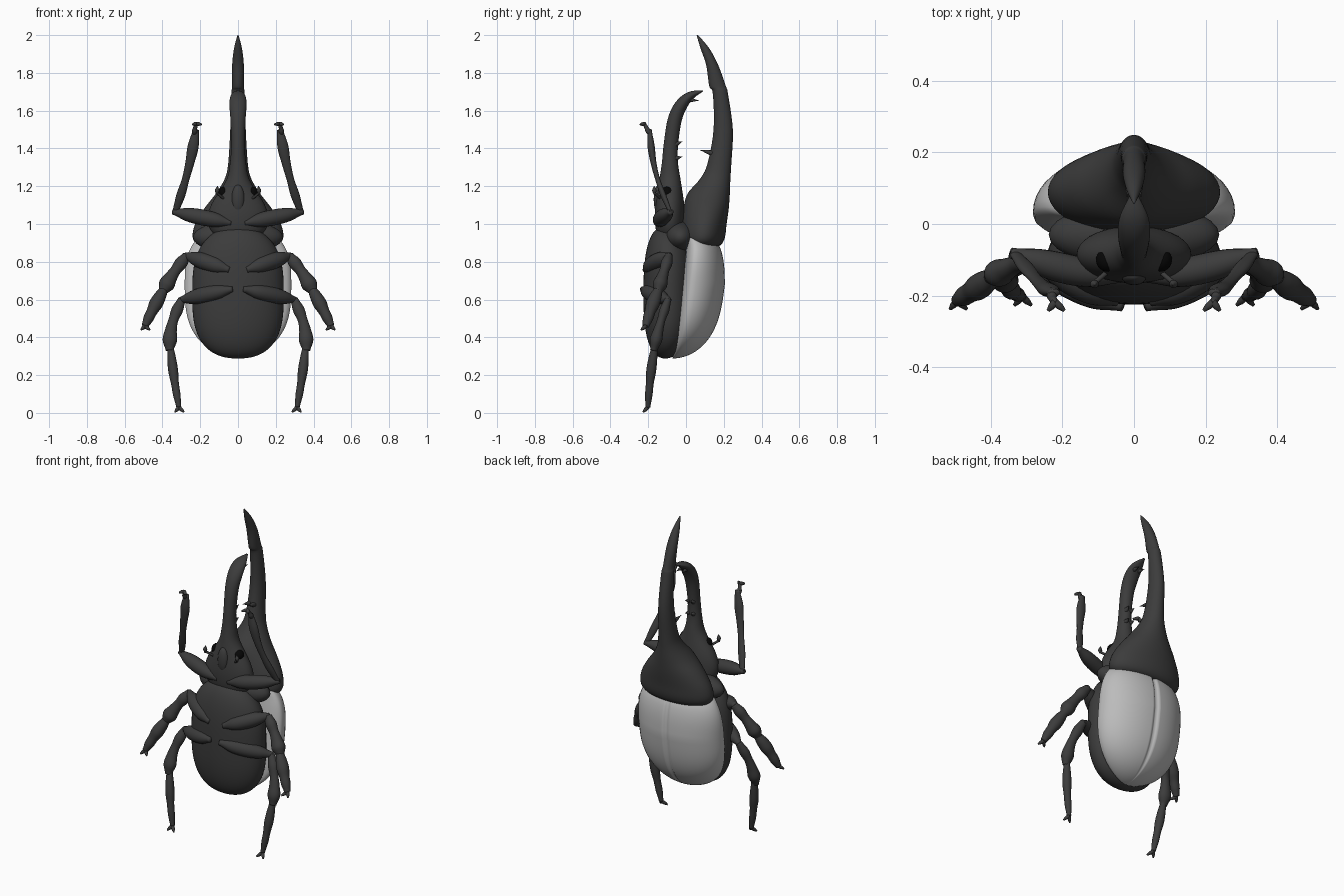
import bpy, bmesh
from math import sin, cos, pi, radians, sqrt
from mathutils import Vector

if "Cube" in bpy.data.objects:
    bpy.data.objects.remove(bpy.data.objects["Cube"])


def material(name, v):
    m = bpy.data.materials.new(name)
    m.diffuse_color = (v, v, v, 1)
    m.use_nodes = True
    m.node_tree.nodes["Principled BSDF"].inputs["Base Color"].default_value = m.diffuse_color
    return m


DARK = material("dark_shell", 0.045)
BLACK = material("eye_black", 0.002)
PALE = material("wing_grey", 0.5)
X, Y = Vector((1, 0, 0)), Vector((0, 1, 0))


def smooth_rows(rows, steps=5):
    # Catmull-Rom interpolation of every column
    out, n = [], len(rows)
    for i in range(n - 1):
        quad = [rows[max(i - 1, 0)], rows[i], rows[i + 1], rows[min(i + 2, n - 1)]]
        for s in range(steps):
            t = s / steps
            out.append([b + 0.5 * t * (c - a + t * (2 * a - 5 * b + 4 * c - d + t * (3 * (b - c) + d - a)))
                        for a, b, c, d in zip(*quad)])
    return out + [list(rows[-1])]


def skin_rings(name, rings, mat, closed=True, mirror=False):
    bm = bmesh.new()
    vs = [[bm.verts.new(p) for p in r] for r in rings]
    n = len(vs[0])
    for a, b in zip(vs, vs[1:]):
        for k in range(n if closed else n - 1):
            j = (k + 1) % n
            bm.faces.new((a[k], a[j], b[j], b[k]))
    if closed:
        bm.faces.new(vs[0])
        bm.faces.new(vs[-1])
    bmesh.ops.recalc_face_normals(bm, faces=bm.faces)
    me = bpy.data.meshes.new(name)
    bm.to_mesh(me)
    bm.free()
    me.polygons.foreach_set("use_smooth", [True] * len(me.polygons))
    me.materials.append(mat)
    ob = bpy.data.objects.new(name, me)
    bpy.context.collection.objects.link(ob)
    if mirror:
        ob.modifiers.new("mirror", "MIRROR").use_axis[0] = True


def tube(name, rows, mode="limb", mirror=False, sides=20):
    # rows: x, y, z, radius across, radius deep; "flat" keeps sections level
    pts = [Vector(r[:3]) for r in rows]
    rings = []
    for i, r in enumerate(rows):
        t = (pts[min(i + 1, len(pts) - 1)] - pts[max(i - 1, 0)]).normalized()
        if mode == "flat":
            side, up = X, Y
        elif mode == "body":
            side, up = X, X.cross(t).normalized()
        else:
            side = t.cross(Y).normalized()
            up = side.cross(t)
        a, b = max(r[3], 0.001), max(r[4], 0.001)
        rings.append([pts[i] + side * a * cos(2 * pi * k / sides) + up * b * sin(2 * pi * k / sides)
                      for k in range(sides)])
    skin_rings(name, rings, DARK, mirror=mirror)


def ball(name, c, r, mat=DARK, mirror=False):
    bpy.ops.mesh.primitive_uv_sphere_add(segments=28, ring_count=16, radius=1, location=c)
    ob = bpy.context.object
    ob.name, ob.scale = name, r
    bpy.ops.object.transform_apply(location=True, rotation=False, scale=True)
    bpy.ops.object.shade_smooth()
    ob.data.materials.append(mat)
    if mirror:
        ob.modifiers.new("mirror", "MIRROR").use_axis[0] = True


def limb(name, a, b, r, profile, bow=(0, 0, 0), n=20, flat=1):
    # bowed line from a to b whose radius follows the profile
    a, b, bow = Vector(a), Vector(b), Vector(bow)
    rad = smooth_rows([[p] for p in profile], 8)
    m = len(rad) - 1
    tube(name, [(*(a.lerp(b, i / m) + bow * sin(pi * i / m)), r * q[0], r * q[0] * flat)
                for i, q in enumerate(rad)], mirror=True, sides=n)


def egg(z_mid, low, high, n=44):
    # heights and fullness of a blunt egg outline
    for i in range(n + 1):
        s = sin(pi * (i / n - .5) * .985)
        yield z_mid + s * (high if s > 0 else low), s, sqrt(1 - abs(s) ** 3)


# Abdomen and underside of the thorax
tube("abdomen", [(0, -.09 - .02 * s ** 4, z, .242 * f ** (.85 if s < 0 else 1), .135 * f)
                 for z, s, f in egg(.63, .342, .36)], "flat", sides=48)
ball("thorax_underside", (0, -.03, .93), (.238, .09, .088))

# Wing cases, curled under at the rim, with a groove along the middle
angles = list(range(-75, 0, 15)) + list(range(0, 85, 7)) + [85.5, 87.5, 90]
dip = {87.5: .006, 90: .016}
rings = []
for z, s, f in egg(.68, .392, .325):
    rim = .055 * f
    mid = min(0, (z - .88) * .12) + rim
    tall = .23 * f * (1 - .18 * max(s, 0)) - rim
    wide = .282 * f ** (1.15 if s < 0 else 1)
    rings.append([(wide * max(cos(radians(a)), 0) ** (1 if a > 0 else .6),
                   mid + (tall if a > 0 else rim) * sin(radians(a)) - dip.get(a, 0) * f, z)
                  for a in angles])
skin_rings("wing_cases", rings, PALE, closed=False, mirror=True)

# Back plate running up into the long upper horn: height, centre, half width, half depth
plate = [(.87, .08, .15, .06), (.89, .085, .213, .1), (.93, .088, .24, .118), (1.0, .095, .227, .12),
         (1.08, .106, .18, .12), (1.16, .12, .118, .112), (1.24, .155, .07, .08), (1.32, .177, .052, .063),
         (1.5, .197, .041, .051), (1.69, .182, .035, .04), (1.73, .167, .031, .044),
         (1.84, .139, .031, .032), (1.93, .1, .021, .023), (2.0, .06, .003, .004)]
tube("back_plate_and_upper_horn", [(0, y, z, w, d) for z, y, w, d in smooth_rows(plate)], "flat", sides=48)

# Head running up into the curved lower horn
head = [(.92, -.07, .09, .05), (.96, -.08, .14, .075), (1.03, -.085, .16, .08), (1.11, -.085, .138, .075),
        (1.23, -.085, .063, .057), (1.32, -.085, .043, .043), (1.42, -.08, .036, .038),
        (1.55, -.06, .04, .037), (1.63, -.025, .045, .033), (1.68, .025, .038, .022), (1.705, .09, .006, .003)]
tube("head_and_lower_horn", [(0, y, z, w, d) for z, y, w, d in smooth_rows(head)], "body", sides=36)

# Paired teeth on the horns
for name, y0, z0, y1, z1 in [("upper_horn_teeth", .16, 1.37, .075, 1.39),
                             ("lower_horn_low_teeth", -.07, 1.345, -.02, 1.355),
                             ("lower_horn_high_teeth", -.065, 1.42, -.02, 1.435),
                             ("lower_horn_tip_teeth", -.01, 1.66, .068, 1.652)]:
    limb(name, (.012, y0, z0), (.02, y1, z1 + .001), .018, (1, .6, .05), n=12)

# Face details
ball("mouth_plate", (0, -.145, 1.13), (.035, .026, .078))
ball("eyes", (.074, -.1, 1.165), (.032, .033, .033), BLACK, True)
limb("antennae_stalks", (.07, -.13, 1.13), (.113, -.167, 1.165), .007, (1, 1, 1), n=10)
limb("antennae_clubs", (.113, -.167, 1.155), (.108, -.168, 1.2), .012, (.3, 1, .2), n=10)

# Legs: hip, knee, ankle, toe, three radii, bow of the shin, shin flatness, claw drop
SPINDLE, SHIN, FOOT = (.35, .87, 1, .85, .35), (.55, .8, .68, .82, 1, .55), (.65, .9, 1, .8, .75, .5)
for pair, hip, knee, ankle, toe, radii, bow, flat, drop in [
        ("front", (.035, -.15, 1.005), (.345, -.08, 1.065), (.222, -.192, 1.5), (.22, -.218, 1.531),
         (.042, .029, .014), (-.012, -.025, 0), .65, -.004),
        ("middle", (.045, -.215, .757), (.28, -.085, .835), (.4, -.15, .64), (.493, -.213, .46),
         (.045, .042, .036), (.008, 0, 0), .9, -.02),
        ("hind", (.03, -.23, .655), (.308, -.09, .597), (.362, -.172, .33), (.313, -.202, .03),
         (.043, .038, .026), (.02, -.005, 0), .85, -.025)]:
    limb(pair + "_thighs", hip, knee, radii[0], SPINDLE, (0, -.01, 0))
    inward = (Vector(hip) - Vector(knee)) * .04
    limb(pair + "_shins", Vector(knee) + inward, ankle, radii[1], SHIN, bow, flat=flat)
    back = (Vector(knee) - Vector(ankle)) * .07
    limb(pair + "_feet", Vector(ankle) + back, toe, radii[2], FOOT, (.003, -.004, 0))
    for side, dx in (("inner", -.026), ("outer", .02)):
        limb(f"{pair}_{side}_claws", toe, Vector(toe) + Vector((dx, -.024, drop)), .01, (1, 1, .5), n=10)
